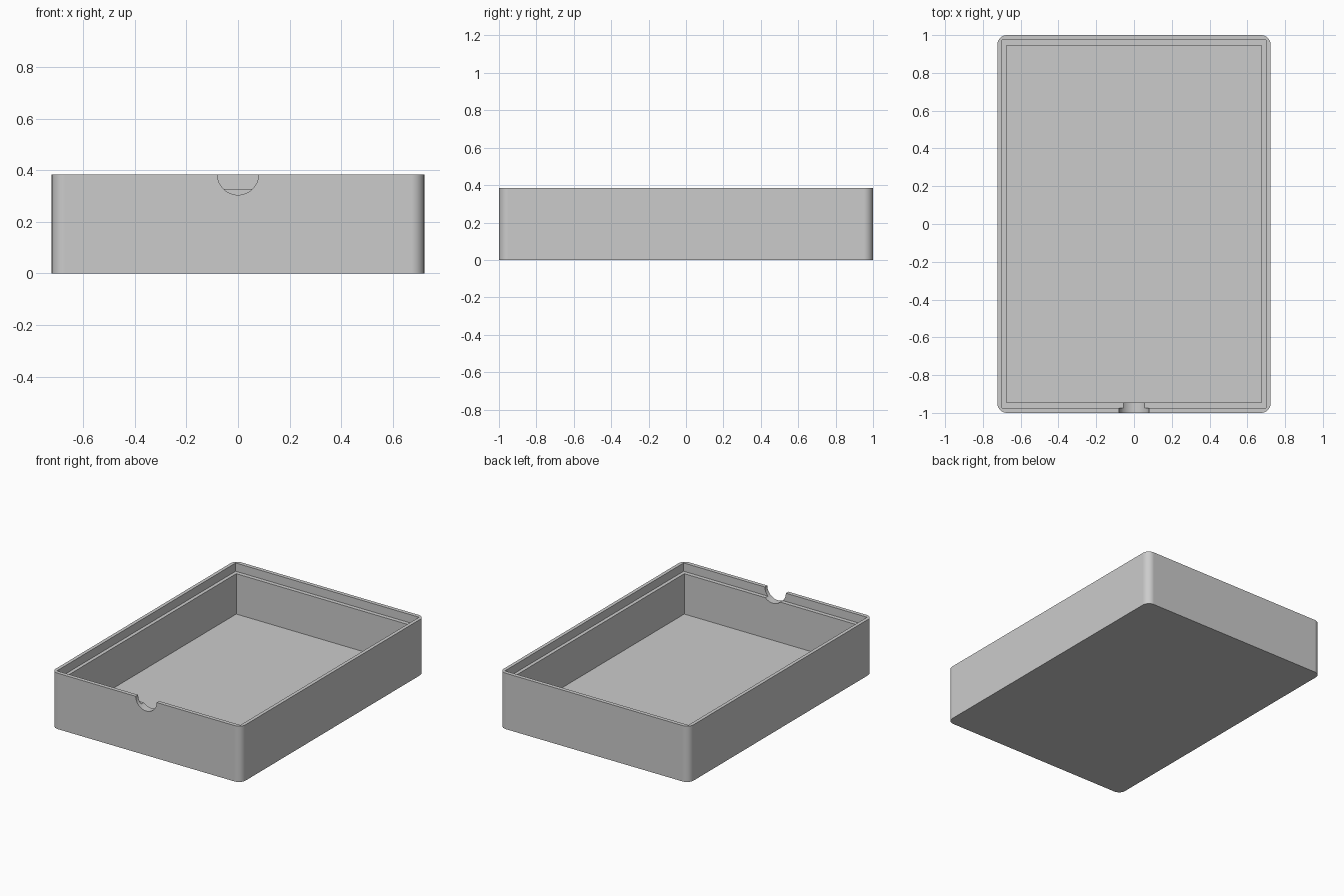
import bpy
import bmesh
from math import radians
from mathutils import Matrix, Vector

WIDTH, LENGTH, HEIGHT = 1.446, 2.0, 0.385
CORNER = 0.05
FLOOR, LEDGE = 0.05, 0.328
NOTCH = 0.08

default = bpy.data.objects.get("Cube")
if default:
    bpy.data.objects.remove(default, do_unlink=True)

grey = bpy.data.materials.new("plain_grey")
grey.use_nodes = True
colour = (0.6, 0.6, 0.6, 1)
grey.diffuse_color = colour
grey.node_tree.nodes["Principled BSDF"].inputs["Base Color"].default_value = colour


def add_object(name, bm):
    mesh = bpy.data.meshes.new(name)
    bm.to_mesh(mesh)
    bm.free()
    mesh.materials.append(grey)
    obj = bpy.data.objects.new(name, mesh)
    bpy.context.collection.objects.link(obj)
    return obj


def block(name, width, length, bottom, top, radius=0):
    """Box between two heights, with optionally rounded upright edges."""
    bm = bmesh.new()
    bmesh.ops.create_cube(bm, size=1)
    bmesh.ops.scale(bm, vec=(width, length, top - bottom), verts=bm.verts)
    bmesh.ops.translate(bm, vec=(0, 0, (top + bottom) / 2), verts=bm.verts)
    if radius:
        upright = [e for e in bm.edges
                   if abs(e.verts[0].co.z - e.verts[1].co.z) > 0.01]
        bmesh.ops.bevel(bm, geom=upright, offset=radius, segments=12,
                        profile=0.5, affect='EDGES')
    return add_object(name, bm)


# Outer body with rounded upright corners
tray = block("open_tray", WIDTH, LENGTH, 0, HEIGHT, CORNER)

# Main cavity, and the wider recess that leaves a ledge below the rim
cavity = block("cavity_cutter", 1.35, 1.89, FLOOR, HEIGHT + 0.1)
recess = block("recess_cutter", 1.398, 1.946, LEDGE, HEIGHT + 0.1)

# Half-round finger notch through the front wall
bm = bmesh.new()
bmesh.ops.create_cone(bm, cap_ends=True, segments=64, radius1=NOTCH,
                      radius2=NOTCH, depth=0.2,
                      matrix=Matrix.Translation(Vector((0, -LENGTH / 2, HEIGHT)))
                      @ Matrix.Rotation(radians(90), 4, 'X'))
notch = add_object("notch_cutter", bm)

# Cut everything out, then bake the result
cutters = (cavity, recess, notch)
for cutter in cutters:
    cutter.hide_render = True
    cut = tray.modifiers.new(cutter.name, 'BOOLEAN')
    cut.operation = 'DIFFERENCE'
    cut.solver = 'EXACT'
    cut.object = cutter
graph = bpy.context.evaluated_depsgraph_get()
tray.data = bpy.data.meshes.new_from_object(tray.evaluated_get(graph))
tray.data.name = "open_tray"
tray.modifiers.clear()
for cutter in cutters:
    bpy.data.objects.remove(cutter, do_unlink=True)

# Smooth the rounded corners and notch while keeping the flat walls flat
bpy.ops.object.select_all(action='DESELECT')
tray.select_set(True)
bpy.context.view_layer.objects.active = tray
bpy.ops.object.shade_smooth_by_angle(angle=radians(30))
weighted = tray.modifiers.new("flat_walls", 'WEIGHTED_NORMAL')
weighted.keep_sharp = True
